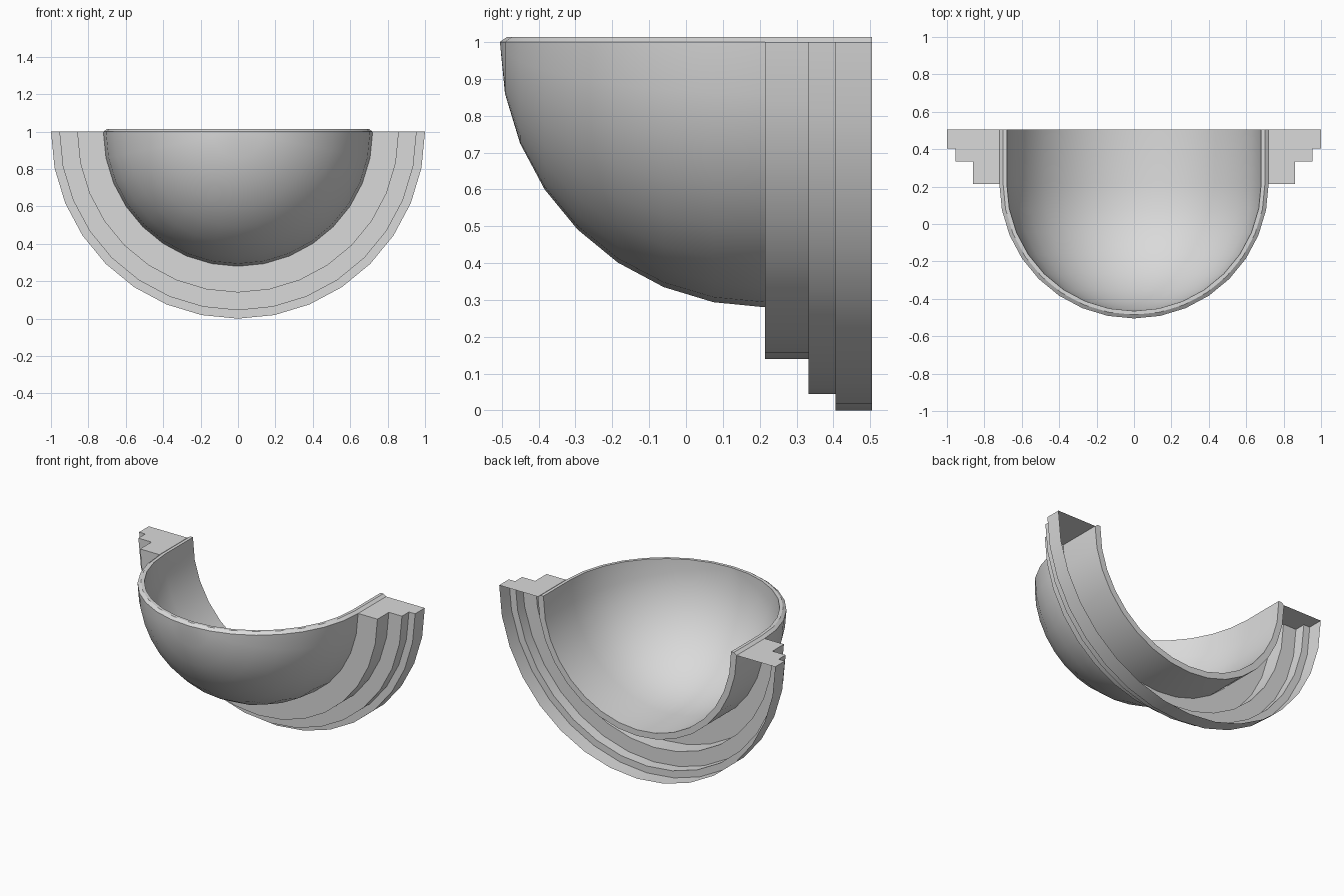
import bpy, bmesh
from math import sin, cos, pi

if "Cube" in bpy.data.objects:
    bpy.data.objects.remove(bpy.data.objects["Cube"])

SEG = 16            # facets around each half circle
TOP = 1.0           # height of the sweep axis
LIP = 0.014         # raised rim above the axis
FRONT, BACK = 0.215, 0.505

grey = bpy.data.materials.new("light grey plaster")
grey.use_nodes = True
colour = (0.7, 0.7, 0.7, 1)
grey.diffuse_color = colour
grey.node_tree.nodes["Principled BSDF"].inputs["Base Color"].default_value = colour


def half_circle(r, y):
    """Points of a hanging half circle around the y axis, from +x to -x."""
    return [(r * cos(pi * i / SEG), y, TOP - r * sin(pi * i / SEG))
            for i in range(SEG + 1)]


def finish(bm, name):
    bmesh.ops.remove_doubles(bm, verts=bm.verts, dist=1e-5)
    bmesh.ops.recalc_face_normals(bm, faces=bm.faces)
    mesh = bpy.data.meshes.new(name)
    bm.to_mesh(mesh)
    bm.free()
    mesh.materials.append(grey)
    ob = bpy.data.objects.new(name, mesh)
    bpy.context.collection.objects.link(ob)
    bpy.ops.object.select_all(action='DESELECT')
    ob.select_set(True)
    bpy.context.view_layer.objects.active = ob
    bpy.ops.object.shade_smooth_by_angle(angle=pi / 6)


def build_bowl(outer=0.72, mid=0.70, inner=0.68):
    """Quarter-sphere shell with a short straight barrel and a chamfered rim."""
    bm = bmesh.new()
    steps = SEG // 2
    stations = [(sin(pi / 2 * k / steps), cos(pi / 2 * k / steps), FRONT)
                for k in range(steps + 1)] + [(1, 0, BACK)]
    loops = []
    for s, c, y in stations:
        out = half_circle(outer * s, y - outer * c)
        inn = half_circle(inner * s, y - inner * c)
        for end in (0, -1):
            x, yy, z = inn[end]
            inn[end] = (x, yy, z + LIP)
        rim = [(sx * mid * s, y - mid * c, TOP + LIP) for sx in (-1, 1)]
        loop = out + [rim[0]] + inn[::-1] + [rim[1]]
        loops.append([bm.verts.new(p) for p in loop])
    n = len(loops[0])
    for a, b in zip(loops, loops[1:]):
        for i in range(n):
            j = (i + 1) % n
            bm.faces.new((a[i], a[j], b[j], b[i]))
    # back edge of the shell
    last = loops[-1]
    out, inn = last[:SEG + 1], last[SEG + 2:2 * SEG + 3][::-1]
    for i in range(SEG):
        face = [out[i], out[i + 1], inn[i + 1], inn[i]]
        if i == 0:
            face.append(last[-1])
        elif i == SEG - 1:
            face.insert(2, last[SEG + 1])
        bm.faces.new(face)
    finish(bm, "niche_bowl")


def build_arch():
    """Stepped moulding around the bowl, open at the back, capped on top."""
    profile = [(0.72, FRONT), (0.86, FRONT), (0.86, 0.333), (0.955, 0.333),
               (0.955, 0.405), (1.0, 0.405), (1.0, BACK)]
    bm = bmesh.new()
    rows = [[bm.verts.new(p) for p in half_circle(r, y)] for r, y in profile]
    for a, b in zip(rows, rows[1:]):
        for i in range(SEG):
            bm.faces.new((a[i], a[i + 1], b[i + 1], b[i]))
    for end, side in ((0, 1), (-1, -1)):
        corner = bm.verts.new((side * profile[0][0], BACK, TOP))
        bm.faces.new([row[end] for row in rows] + [corner])
    finish(bm, "stepped_arch")


build_bowl()
build_arch()
